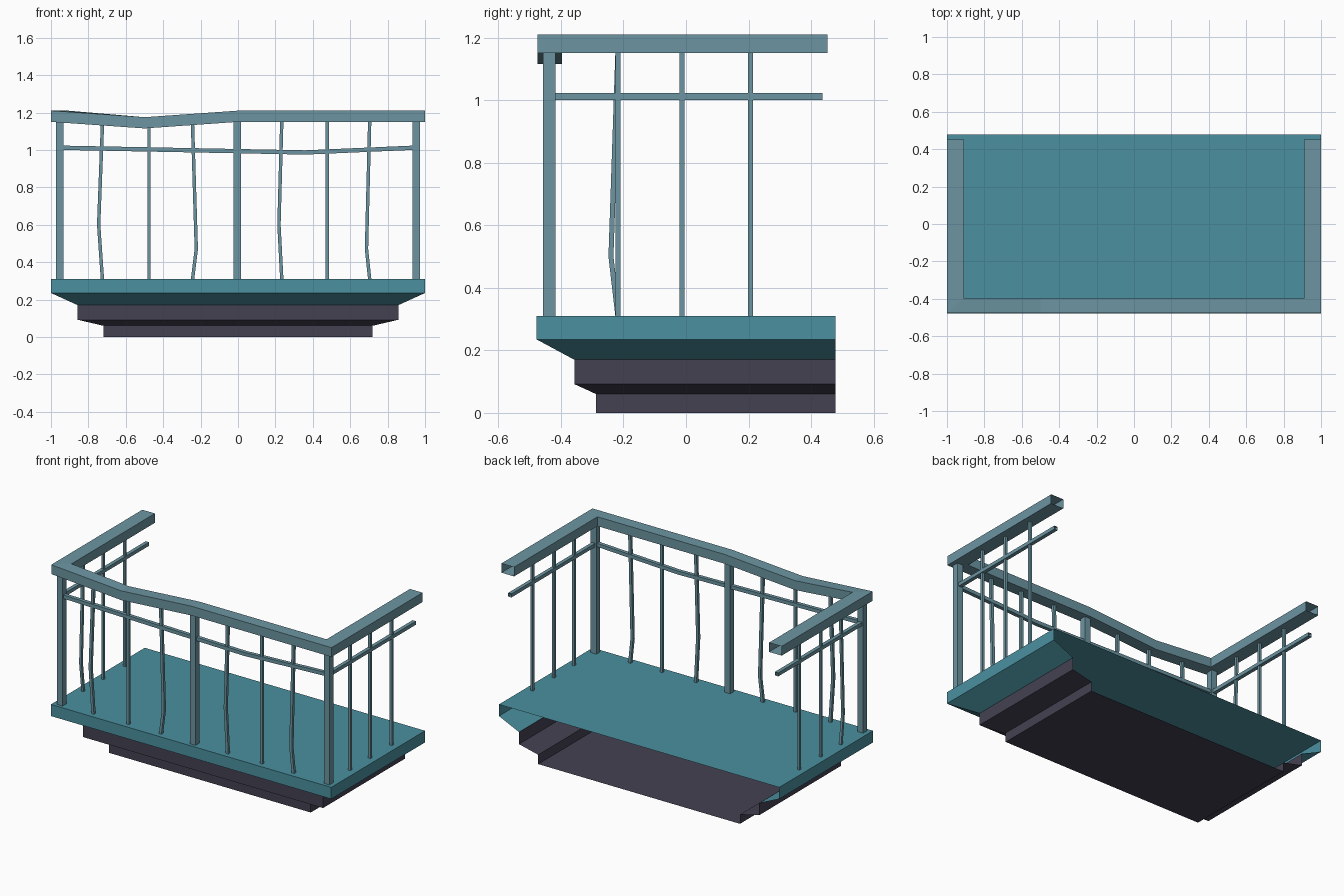
import bpy

if "Cube" in bpy.data.objects:
    bpy.data.objects.remove(bpy.data.objects["Cube"])


def material(name, rgb):
    m = bpy.data.materials.new(name)
    m.diffuse_color = (*rgb, 1)
    m.use_nodes = True
    m.node_tree.nodes["Principled BSDF"].inputs["Base Color"].default_value = m.diffuse_color
    return m


TEAL = material("teal", (0.07, 0.28, 0.35))
STEEL = material("steel_blue", (0.15, 0.30, 0.36))
DARK = material("dark_stone", (0.058, 0.053, 0.084))


def loft(name, rings, mat, closed=True, cap_first=False, cap_last=False):
    """Skin consecutive rings (counter-clockwise seen from the first one)."""
    n = len(rings[0])
    verts = [p for r in rings for p in r]
    faces = []
    for k in range(len(rings) - 1):
        for i in range(n if closed else n - 1):
            j = (i + 1) % n
            a, b = k * n, (k + 1) * n
            faces.append((b + i, b + j, a + j, a + i))
    if cap_first:
        faces.append(tuple(range(n)))
    if cap_last:
        faces.append(tuple(reversed(range(len(verts) - n, len(verts)))))
    mesh = bpy.data.meshes.new(name)
    mesh.from_pydata(verts, [], faces)
    mesh.materials.append(mat)
    ob = bpy.data.objects.new(name, mesh)
    bpy.context.collection.objects.link(ob)
    return ob


def tray(x, front, z, back=0.478):
    """Three-sided outline, open towards the wall."""
    return [(-x, back, z), (-x, front, z), (x, front, z), (x, back, z)]


def upright(name, path, w):
    """Square bar through (x, y, z) points listed from top to bottom."""
    h = w / 2
    loft(name, [[(x - h, y - h, z), (x + h, y - h, z), (x + h, y + h, z), (x - h, y + h, z)]
                for x, y, z in path], STEEL)


def rail(name, outer, inner, bottoms, h):
    """Open-ended box rail between an outer and an inner plan line."""
    loft(name, [[(*o, z), (*o, z + h), (*i, z + h), (*i, z)]
                for o, i, z in zip(outer, inner, bottoms)], STEEL)


# Floor slab and stepped base, open at the back
loft("floor_slab", [tray(1, -0.478, 0.31), tray(1, -0.478, 0.235), tray(0.857, -0.357, 0.17)],
     TEAL, closed=False, cap_first=True)
loft("stepped_base", [tray(0.857, -0.357, 0.17), tray(0.857, -0.357, 0.092),
                      tray(0.72, -0.287, 0.06), tray(0.72, -0.287, 0)],
     DARK, closed=False, cap_last=True)

# Handrail with a dent in the left half of the front
FLOOR, TOP, DENT = 0.31, 1.15, 1.115
FY, SX = -0.437, 0.952
rail("handrail",
     [(-1, 0.453), (-1, -0.475), (-0.5, -0.475), (0, -0.475), (1, -0.475), (1, 0.453)],
     [(-0.91, 0.453), (-0.91, -0.397), (-0.5, -0.397), (0, -0.397), (0.91, -0.397), (0.91, 0.453)],
     [TOP, TOP, DENT, TOP, TOP, TOP], 0.06)

# Thin middle rails: sagging front one, straight side ones
m = 0.012
xs = [-0.932, 0.36, 0.932]
rail("middle_rail_front", [(x, FY - m) for x in xs], [(x, FY + m) for x in xs],
     [1.0, 0.975, 1.0], 0.023)
for side, s in (("left", -1), ("right", 1)):
    ys = [0.437, -0.418] if s < 0 else [-0.418, 0.437]
    rail(f"middle_rail_{side}", [(s * (SX + s * m * s), y) for y in ys],
         [(s * (SX - s * m * s), y) for y in ys], [1.0, 1.0], 0.023)

# Posts
for side, x in (("left", -SX), ("middle", -0.003), ("right", SX)):
    upright(f"post_{side}", [(x, FY, TOP), (x, FY, FLOOR)], 0.04)

# Front balusters: position, sideways bend, height of the bend
for i, (x, bend, z) in enumerate([(-0.725, -0.02, 0.6), (-0.476, 0, 0.6), (-0.243, 0.02, 0.47),
                                  (0.234, -0.015, 0.6), (0.478, 0, 0.6), (0.704, -0.017, 0.47)]):
    top = TOP - max(0, 1 - abs(x + 0.5) / 0.5) * (TOP - DENT)
    mid = [(x + bend, FY, z)] if bend else []
    upright(f"baluster_front_{i + 1}", [(x, FY, top), *mid, (x, FY, FLOOR)], 0.018)

# Side balusters, the first on the left is bent
for side, x in (("left", -SX), ("right", SX)):
    for i, y in enumerate((-0.218, -0.013, 0.206)):
        mid = [(x, y - 0.022, 0.5)] if side == "left" and i == 0 else []
        upright(f"baluster_{side}_{i + 1}", [(x, y, TOP), *mid, (x, y, FLOOR)], 0.016)
